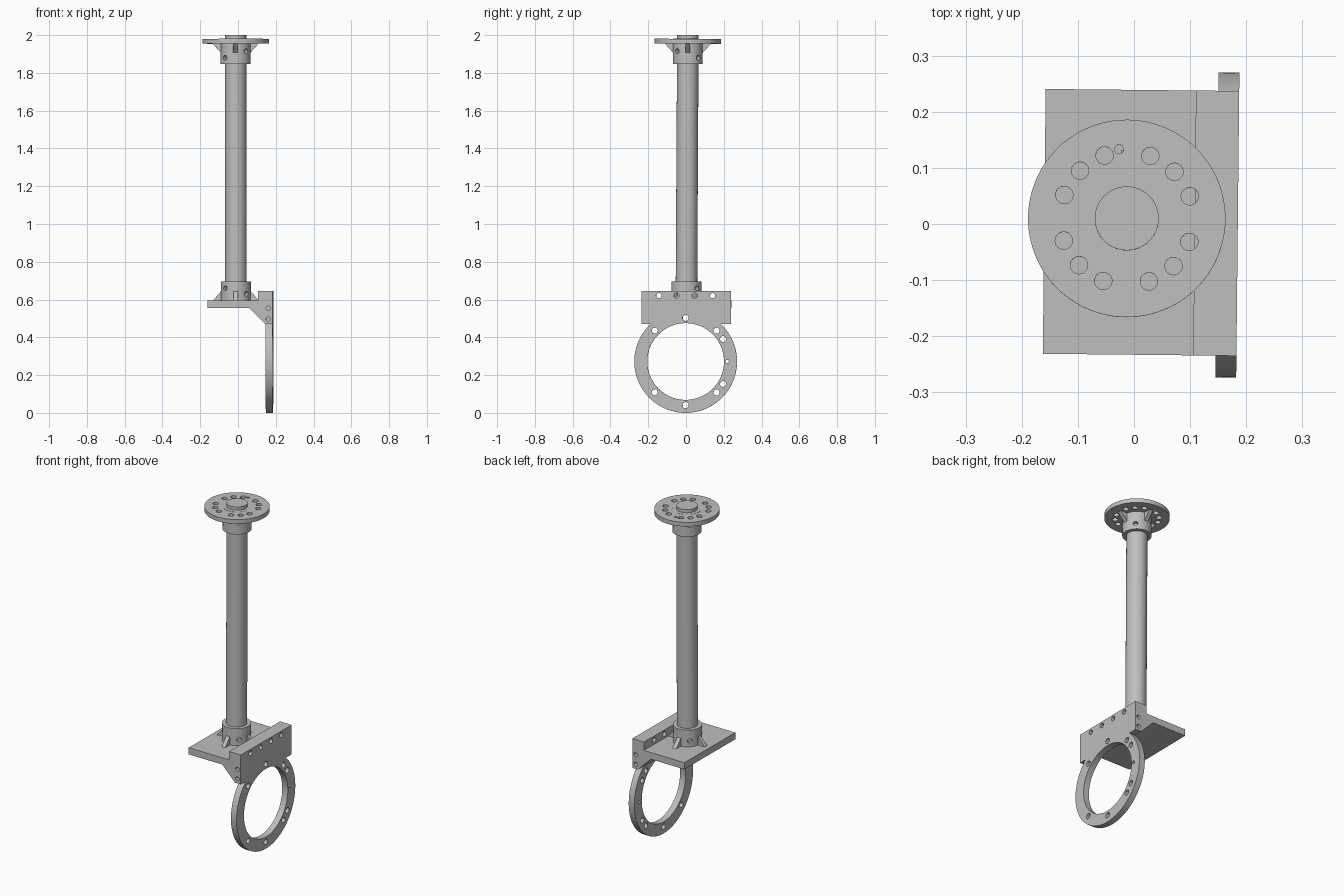
import bpy, bmesh
from math import radians, sin, cos
from mathutils import Matrix, Vector, Euler

cube = bpy.data.objects.get("Cube")
if cube:
    bpy.data.objects.remove(cube, do_unlink=True)

grey = bpy.data.materials.new("plain grey")
grey.use_nodes = True
grey.diffuse_color = (0.52, 0.52, 0.52, 1)
grey.node_tree.nodes["Principled BSDF"].inputs["Base Color"].default_value = (0.52, 0.52, 0.52, 1)


def add_cylinder(bm, centre, axis, radius, length, sides=24):
    turn = Vector(axis).to_track_quat('Z', 'Y').to_matrix().to_4x4()
    bmesh.ops.create_cone(bm, cap_ends=True, segments=sides, radius1=radius, radius2=radius,
                          depth=length, matrix=Matrix.Translation(centre) @ turn)


def add_prism(bm, outline, thickness, matrix=Matrix()):
    """Extrude an (x, z) outline along y, centred on y = 0."""
    face = bm.faces.new([bm.verts.new((x, -thickness / 2, z)) for x, z in outline])
    new = bmesh.ops.extrude_face_region(bm, geom=[face])["geom"]
    far = [v for v in new if isinstance(v, bmesh.types.BMVert)]
    bmesh.ops.translate(bm, verts=far, vec=(0, thickness, 0))
    bmesh.ops.transform(bm, matrix=matrix, verts=list(face.verts) + far)


def make(name, bm):
    bmesh.ops.recalc_face_normals(bm, faces=bm.faces)
    mesh = bpy.data.meshes.new(name)
    bm.to_mesh(mesh)
    bm.free()
    mesh.materials.append(grey)
    ob = bpy.data.objects.new(name, mesh)
    bpy.context.collection.objects.link(ob)
    return ob


def make_cylinder(name, z0, z1, radius, sides=64):
    bm = bmesh.new()
    add_cylinder(bm, (0, 0, (z0 + z1) / 2), (0, 0, 1), radius, z1 - z0, sides)
    return make(name, bm)


def activate(ob):
    bpy.ops.object.select_all(action='DESELECT')
    ob.select_set(True)
    bpy.context.view_layer.objects.active = ob


def combine(ob, other, operation):
    mod = ob.modifiers.new("cut", 'BOOLEAN')
    mod.operation, mod.object, mod.solver = operation, other, 'EXACT'
    activate(ob)
    bpy.ops.object.modifier_apply(modifier=mod.name)
    bpy.data.objects.remove(other, do_unlink=True)


def drill(ob, holes):
    """Each hole is (centre, axis, radius, length)."""
    bm = bmesh.new()
    for hole in holes:
        add_cylinder(bm, *hole)
    combine(ob, make("drill", bm), 'DIFFERENCE')


def polar(radius, degrees, z=0.0):
    a = radians(degrees)
    return Vector((radius * cos(a), radius * sin(a), z))


# Bracket: base plate, upright block and sloped web in one profile
bm = bmesh.new()
add_prism(bm, [(-.16, .555), (-.16, .595), (.108, .595), (.108, .645),
               (.185, .645), (.185, .47), (.147, .47), (.062, .555)], .472,
          Matrix.Translation((0, .003, 0)))
bracket = make("bracket_and_ring", bm)

# Upright mounting ring
RING_Z, RING_R, X = .272, .272, (1, 0, 0)
bm = bmesh.new()
add_cylinder(bm, (.1665, 0, RING_Z), X, RING_R, .037, 96)
combine(bracket, make("ring", bm), 'UNION')
bm = bmesh.new()
add_cylinder(bm, (.16, 0, RING_Z), X, .203, .3, 96)
combine(bracket, make("bore", bm), 'DIFFERENCE')

# Bolt holes round the ring, along the block and in its ends
holes = []
for deg in (-135, -90, -45, -31, 31, 45, 90, 135):
    p = polar(.231, deg)
    holes.append(((.15, p.x, RING_Z + p.y), X, .016, .2))
holes.append(((.15, .22, RING_Z), X, .009, .2))
holes += [((.15, y, .621), X, .014, .2) for y in (-.142, -.048, .048, .142)]
holes += [((.163, .003 + side * .236, z), (0, 1, 0), .012, .08)
          for side in (-1, 1) for z in (.497, .554)]
drill(bracket, holes)
bracket.matrix_world = Matrix.Rotation(-.0106, 4, 'Z')

# Mast tube, measured from the top of the base plate
TOP = 1.36
mast_parts = [make_cylinder("mast_tube", 0, 1.405, .057)]

# Collars with cross holes at alternating heights
for name, z0, z1, high, low in (("lower_collar", 0, .1, .065, .035),
                                ("upper_collar", TOP - .108, TOP + .026, TOP - .075, TOP - .04)):
    collar = make_cylinder(name, z0, z1, .079)
    drill(collar, [(polar(.08, deg, high if deg % 180 == 45 else low),
                    polar(1, deg), .013, .044) for deg in (45, 135, 225, 315)])
    mast_parts.append(collar)

# Triangular ribs between each collar and its plate
for name, z, up in (("lower_ribs", 0, 1), ("upper_ribs", TOP, -1)):
    bm = bmesh.new()
    for k in range(4):
        add_prism(bm, [(.07, z), (.122, z), (.07, z + up * .058)], .024,
                  Matrix.Rotation(radians(90 * k), 4, 'Z'))
    mast_parts.append(make(name, bm))

# Top flange with its bolt circle
flange = make_cylinder("top_flange", TOP, TOP + .025, .176, 96)
UP = (0, 0, 1)
bolts = [(polar(.119, 90 * k + deg, TOP), UP, .0155, .2) for k in range(4) for deg in (20, 45, 70)]
drill(flange, bolts + [(polar(.124, 97, TOP), UP, .008, .2)])
mast_parts.append(flange)

# Stand the mast on the plate with its slight lean
lean = Matrix.Translation((-.011, .002, .595)) @ Euler((-.0057, -.0014, -.0106)).to_matrix().to_4x4()
for ob in mast_parts:
    ob.matrix_world = lean

for ob in mast_parts + [bracket]:
    activate(ob)
    bpy.ops.object.shade_smooth_by_angle(angle=radians(30))
